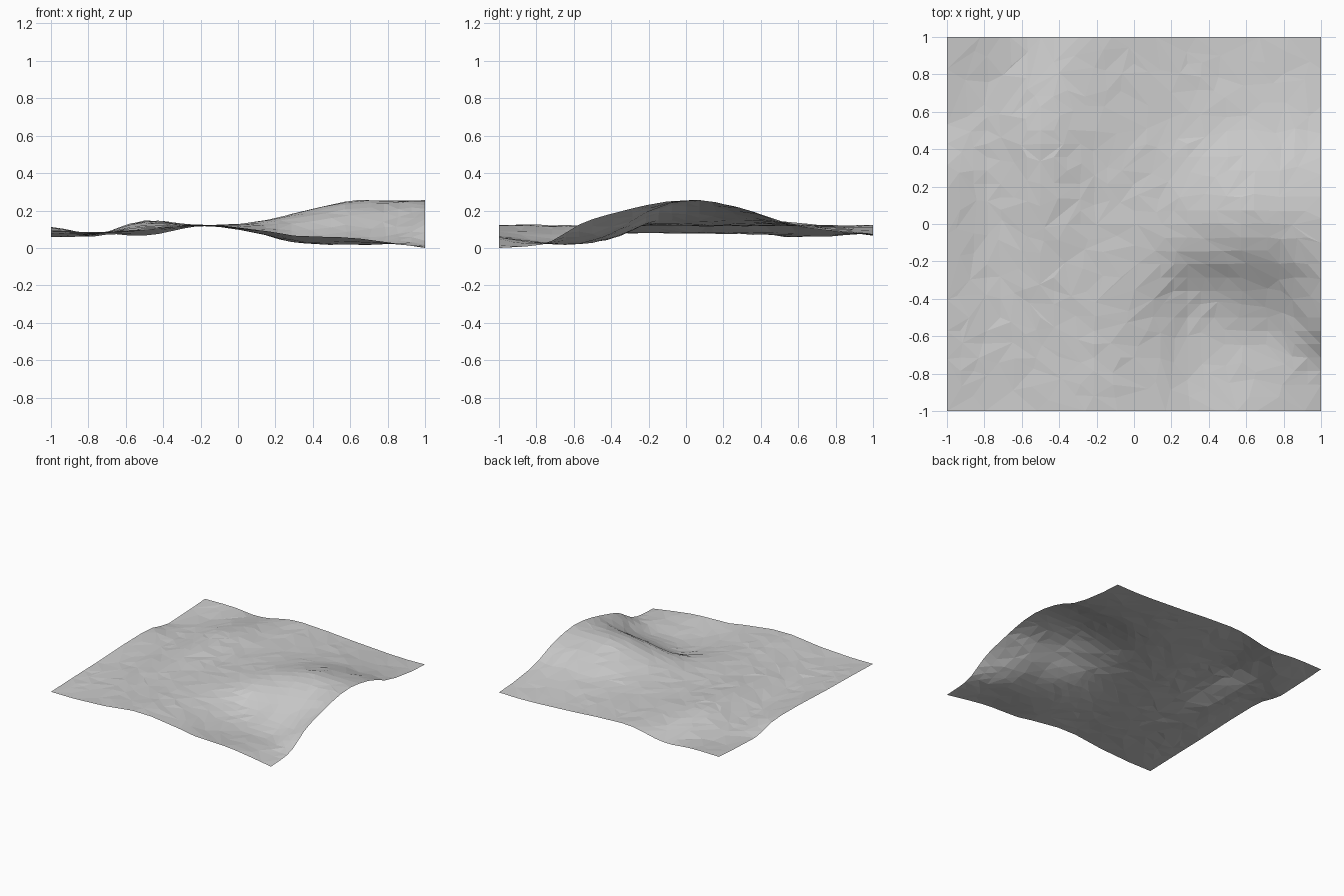
import bpy, bmesh, random

if "Cube" in bpy.data.objects:
    bpy.data.objects.remove(bpy.data.objects["Cube"])

random.seed(4)

# Coarse height profiles in thousandths of a unit, one row per y station
XS = [-1, -.75, -.5, -.2, .1, .3, .6, .8, 1]
PROFILES = [
    (-1.00, [80, 80, 95, 125, 97, 66, 55, 30, 0]),
    (-0.75, [87, 82, 95, 122, 85, 36, 25, 22, 25]),
    (-0.55, [92, 82, 100, 120, 82, 30, 25, 40, 135]),
    (-0.35, [97, 80, 110, 120, 105, 65, 90, 120, 195]),
    (-0.15, [105, 78, 120, 120, 132, 155, 205, 220, 240]),
    (0.05, [112, 78, 135, 118, 138, 185, 250, 252, 255]),
    (0.30, [105, 75, 143, 118, 130, 160, 205, 210, 212]),
    (0.50, [62, 75, 143, 120, 125, 130, 142, 142, 138]),
    (0.75, [66, 65, 110, 118, 118, 110, 105, 95, 92]),
    (1.00, [80, 82, 65, 118, 112, 97, 80, 72, 75]),
]
YS = [p[0] for p in PROFILES]


def curve(ts, vs, t):
    """Smooth curve through the points (ts, vs), evaluated at t."""
    n = len(ts)
    i = max(k for k in range(n - 1) if k == 0 or ts[k] <= t + 1e-9)

    def slope(k):
        a, b = max(k - 1, 0), min(k + 1, n - 1)
        return (vs[b] - vs[a]) / (ts[b] - ts[a])

    h = ts[i + 1] - ts[i]
    u = (t - ts[i]) / h
    return ((2*u**3 - 3*u**2 + 1) * vs[i] + (u**3 - 2*u**2 + u) * h * slope(i)
            + (3*u**2 - 2*u**3) * vs[i + 1] + (u**3 - u**2) * h * slope(i + 1))


def height(x, y):
    column = [curve(XS, row, x) for _, row in PROFILES]
    return max(0.0, curve(YS, column, y) / 1000)


# Ground sheet: open grid raised to the height profiles with slight roughness
bm = bmesh.new()
bmesh.ops.create_grid(bm, x_segments=28, y_segments=28, size=1)
for v in bm.verts:
    x, y = v.co.x, v.co.y
    v.co.z = height(x, y)
    if abs(x) < .99 and abs(y) < .99:
        v.co.z += random.uniform(-.003, .003)
bmesh.ops.triangulate(bm, faces=bm.faces[:])
mesh = bpy.data.meshes.new("terrain")
bm.to_mesh(mesh)
bm.free()
terrain = bpy.data.objects.new("terrain", mesh)
bpy.context.collection.objects.link(terrain)

# Irregular low-poly facets
facets = terrain.modifiers.new("facets", 'DECIMATE')
facets.ratio = .5

# Plain grey ground
grey = bpy.data.materials.new("light_grey")
grey.diffuse_color = (.6, .6, .6, 1)
grey.use_nodes = True
grey.node_tree.nodes["Principled BSDF"].inputs["Base Color"].default_value = grey.diffuse_color
mesh.materials.append(grey)
